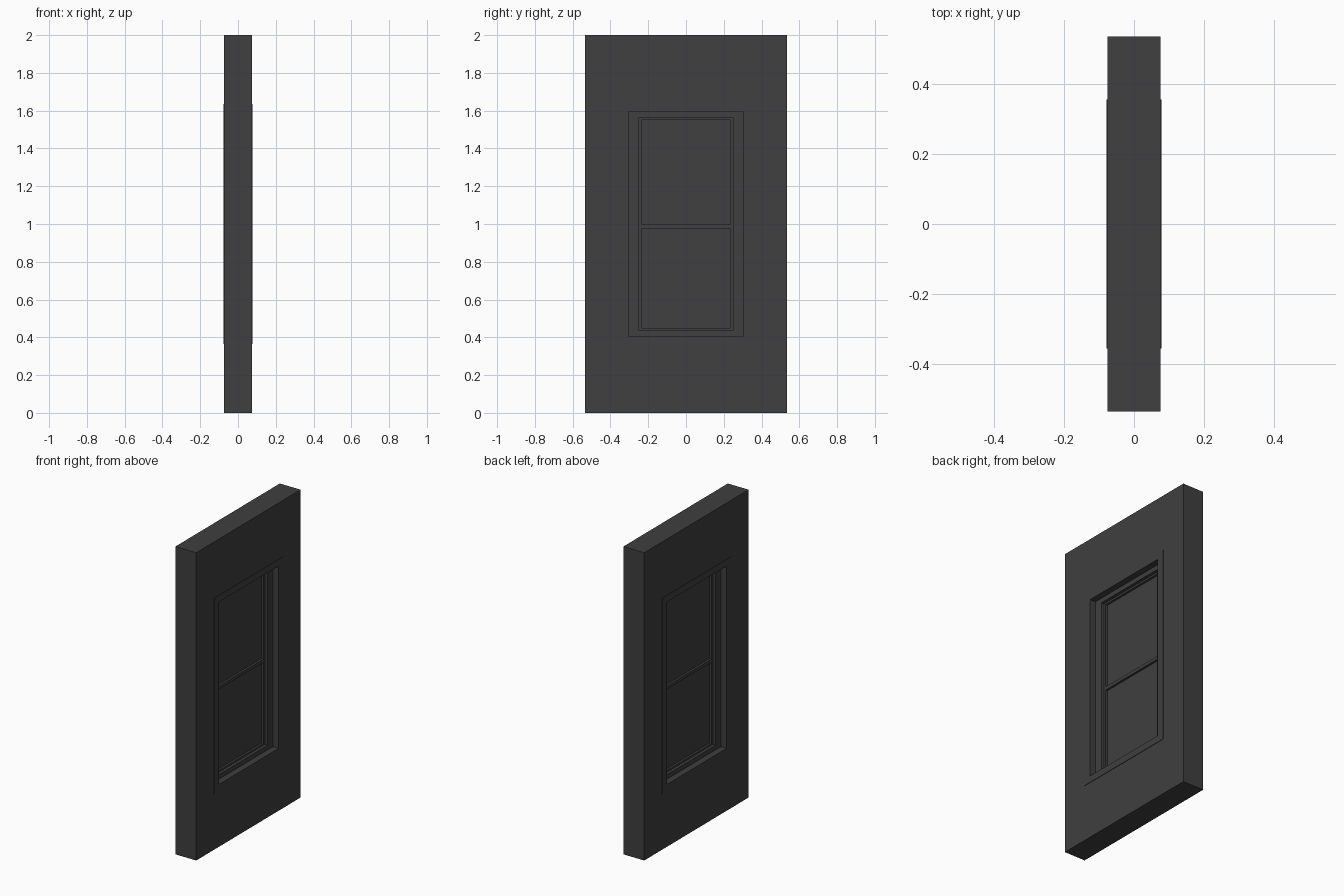
import bpy, bmesh

if "Cube" in bpy.data.objects:
    bpy.data.objects.remove(bpy.data.objects["Cube"])

mat = bpy.data.materials.new("dark_grey")
mat.diffuse_color = (0.05, 0.05, 0.05, 1)
mat.use_nodes = True
mat.node_tree.nodes["Principled BSDF"].inputs["Base Color"].default_value = mat.diffuse_color


def finish(bm, name):
    bmesh.ops.recalc_face_normals(bm, faces=bm.faces)
    me = bpy.data.meshes.new(name)
    bm.to_mesh(me)
    bm.free()
    me.materials.append(mat)
    ob = bpy.data.objects.new(name, me)
    bpy.context.collection.objects.link(ob)
    return ob


def ring(name, outer, inner, x0, x1):
    """Rectangular frame; outer/inner are (half width, bottom, top)."""
    bm = bmesh.new()
    loops = []
    for x, (w, b, t) in ((x0, outer), (x1, outer), (x1, inner), (x0, inner)):
        loops.append([bm.verts.new((x, y, z)) for y, z in
                      ((-w, b), (w, b), (w, t), (-w, t))])
    for a, b in zip(loops, loops[1:] + loops[:1]):
        for i in range(4):
            j = (i + 1) % 4
            bm.faces.new((a[i], a[j], b[j], b[i]))
    return finish(bm, name)


def box(name, hx, hy, z0, z1):
    bm = bmesh.new()
    bmesh.ops.create_cube(bm, size=1)
    for v in bm.verts:
        v.co = (v.co.x * 2 * hx, v.co.y * 2 * hy, z0 + (v.co.z + .5) * (z1 - z0))
    return finish(bm, name)


WALL = (0.536, 0.0, 2.0)
CASING = (0.355, 0.365, 1.635)
OPENING = (0.305, 0.408, 1.592)
FRAME = (0.252, 0.438, 1.562)
SASH = (0.236, 0.45, 1.55)

# wall with window opening
ring("wall", WALL, OPENING, -0.075, 0.075)
# thin casing on both wall faces
for side, s in (("outer", 1), ("inner", -1)):
    ring(side + "_casing", CASING, OPENING, s * 0.075, s * 0.078)
# stepped window frame, sash, meeting rail and glass
ring("window_frame", OPENING, FRAME, -0.037, 0.037)
ring("sash", FRAME, SASH, -0.018, 0.018)
box("meeting_rail", 0.018, SASH[0], 0.977, 0.998)
box("glass_pane", 0.004, SASH[0], SASH[1], SASH[2])
